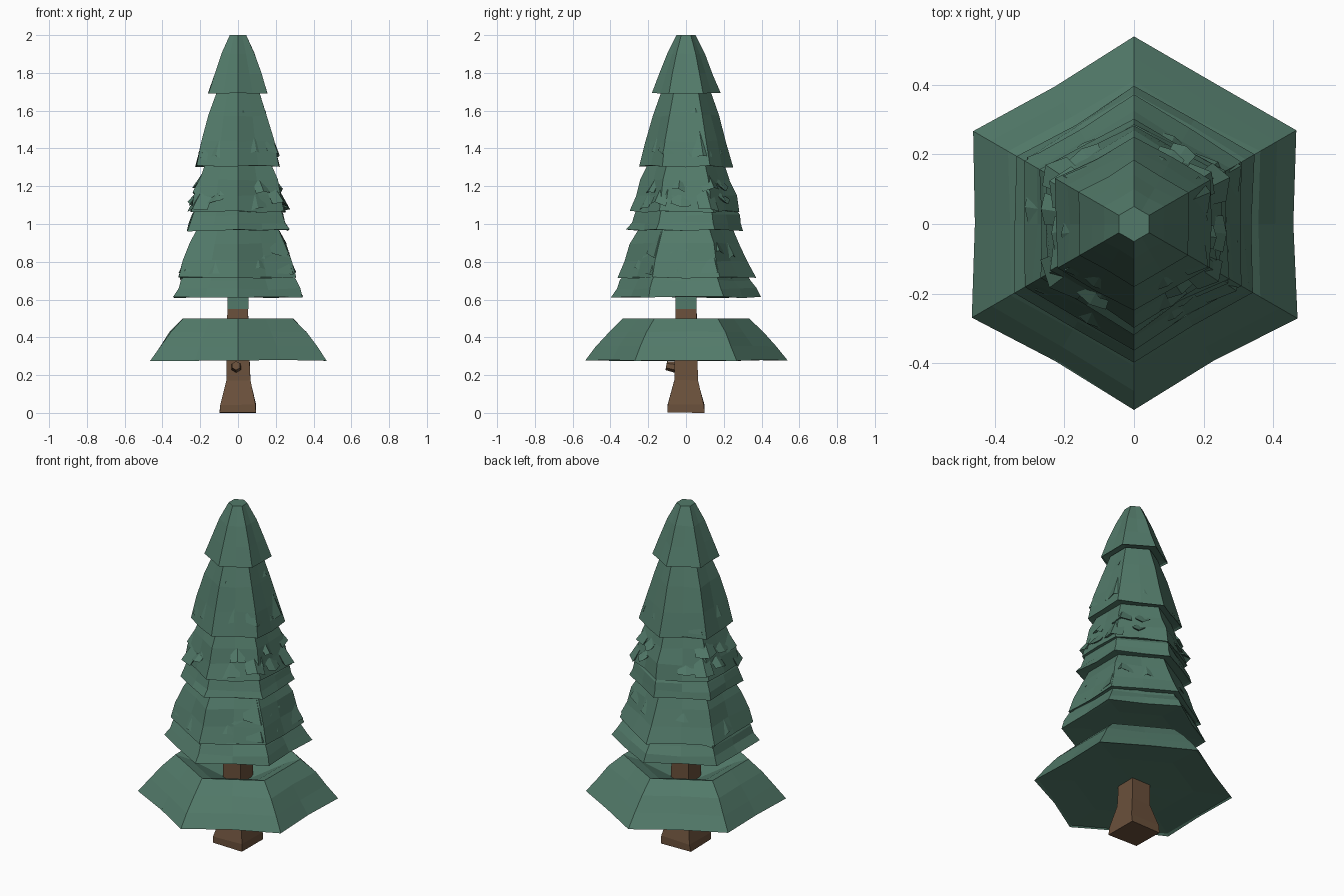
import bpy, bmesh, math, random

if "Cube" in bpy.data.objects:
    bpy.data.objects.remove(bpy.data.objects["Cube"])

random.seed(7)


def material(name, rgb):
    m = bpy.data.materials.new(name)
    m.diffuse_color = (*rgb, 1)
    m.use_nodes = True
    m.node_tree.nodes["Principled BSDF"].inputs["Base Color"].default_value = m.diffuse_color
    return m


GREEN = material("needle green", (0.085, 0.195, 0.143))
BROWN = material("bark brown", (0.145, 0.081, 0.044))


def finish(name, bm, mat):
    bmesh.ops.recalc_face_normals(bm, faces=bm.faces)
    mesh = bpy.data.meshes.new(name)
    bm.to_mesh(mesh)
    bm.free()
    mesh.materials.append(mat)
    ob = bpy.data.objects.new(name, mesh)
    bpy.context.collection.objects.link(ob)
    return ob


def hex_point(deg, r, z):
    """Point on a hexagon whose corners face +y and -y."""
    off = (deg - 90) % 60 - 30
    d = r * math.cos(math.radians(30)) / math.cos(math.radians(off))
    a = math.radians(deg)
    return (d * math.cos(a), d * math.sin(a), z)


def skin(bm, rings):
    """Join rings of points into a closed, capped body."""
    rings = [[bm.verts.new(p) for p in ring] for ring in rings]
    n = len(rings[0])
    for lo, hi in zip(rings, rings[1:]):
        for i in range(n):
            j = (i + 1) % n
            bm.faces.new((lo[i], lo[j], hi[j], hi[i]))
    bm.faces.new(rings[0])
    bm.faces.new(rings[-1])


def square_post(name, sections, mat, jitter=0.0):
    """Square post from (half width, height) sections."""
    bm = bmesh.new()
    rings = []
    for w, z in sections:
        rings.append([(sx * w * (1 + random.uniform(-jitter, jitter)),
                       sy * w * (1 + random.uniform(-jitter, jitter)),
                       z + random.uniform(0, jitter) * 0.1)
                      for sx, sy in ((-1, -1), (1, -1), (1, 1), (-1, 1))])
    skin(bm, rings)
    return finish(name, bm, mat)


# Square trunk with flared foot, and its green upper part
square_post("trunk", [(0.099, 0.0), (0.095, 0.04), (0.064, 0.17),
                      (0.060, 0.28), (0.055, 0.55)], BROWN, 0.05)
square_post("trunk_collar", [(0.055, 0.55), (0.055, 0.66)], GREEN)

# Knot on the front of the trunk
bm = bmesh.new()
bmesh.ops.create_cone(bm, cap_ends=True, segments=6, radius1=0.03, radius2=0.024, depth=0.06)
knot = finish("trunk_knot", bm, BROWN)
knot.rotation_euler = (math.radians(80), 0, 0)
knot.location = (-0.01, -0.075, 0.245)


def tier(name, r0, z0, r1, z1, jitter, dent, cap):
    """Hexagonal skirt with a near-flat underside and slightly crumpled sides."""
    h = z1 - z0
    profile = [  # radius, height, roughness
        (0.06, z0 + 0.022, 0),
        (r0 * 0.6, z0 + 0.02, 0.5),
        (r0 * 0.96, z0 + 0.008, 0.5),
        (r0, z0, 1),
        (r0 + (r1 - r0) * 0.30, z0 + 0.33 * h, 1),
        (r0 + (r1 - r0) * 0.62, z0 + 0.67 * h, 1),
        (r1, z1, 0.3),
    ] + cap
    rings = []
    for r, z, rough in profile:
        ring = []
        for i in range(12):
            k = dent if i % 2 and rough == 1 else 1.0
            rr = r * k * (1 + rough * random.uniform(-jitter, jitter))
            zz = z + (rough * random.uniform(0, jitter) * 0.4 if rough == 1 else 0)
            ring.append(hex_point(90 + i * 30, rr, zz))
        rings.append(ring)
    bm = bmesh.new()
    skin(bm, rings)
    finish(name, bm, GREEN)


# Foliage skirts: hem radius, hem height, shoulder radius, shoulder height
tiers = [
    (0.540, 0.275, 0.335, 0.50),
    (0.395, 0.605, 0.320, 0.74),
    (0.365, 0.710, 0.245, 0.98),
    (0.310, 0.960, 0.260, 1.08),
    (0.290, 1.060, 0.205, 1.31),
    (0.255, 1.300, 0.130, 1.70),
    (0.182, 1.690, 0.050, 2.00),
]
for n, (r0, z0, r1, z1) in enumerate(tiers):
    # the lowest skirt dips down to the trunk on top
    cap = [(0.26, 0.475, 0.3), (0.075, 0.38, 0)] if n == 0 else []
    tier("foliage_tier_%d" % (n + 1), r0, z0, r1, z1,
         0.015 if n in (0, 6) else 0.03, 0.985, cap)


def flap(bm, deg, spread, ztop, rtop, zlow, rlow):
    """Folded spray of needles hugging the hexagonal tier, with a ragged hem."""
    top, low = [], []
    for t in (-1, 0, 1):
        a = deg + t * spread
        top.append(hex_point(a, rtop, ztop - abs(t) * 0.02))
        low.append(hex_point(a, rlow * (1 - 0.04 * abs(t)), zlow + random.uniform(0, 0.03)))
    tv = [bm.verts.new(p) for p in top]
    lv = [bm.verts.new(p) for p in low]
    root = bm.verts.new(hex_point(deg, rtop * 0.85, (zlow + ztop) / 2))
    for i in (0, 1):
        bm.faces.new((lv[i], lv[i + 1], tv[i + 1], tv[i]))
        bm.faces.new((lv[i + 1], lv[i], root))
    bm.faces.new((lv[0], tv[0], root))
    bm.faces.new((tv[2], lv[2], root))
    bm.faces.new((tv[0], tv[1], tv[2], root))


# Ragged sprays over the middle tiers, mostly at the side corners
rows = [  # top height, top radius, hem height, hem radius
    (0.90, 0.275, 0.70, 0.375),
    (0.96, 0.255, 0.80, 0.335),
    (1.20, 0.240, 1.06, 0.325),
    (1.28, 0.210, 1.13, 0.290),
    (1.56, 0.170, 1.33, 0.258),
]
for n, (zt, rt, zl, rl) in enumerate(rows):
    bm = bmesh.new()
    for corner in (30, 150, 210, 330):
        flap(bm, corner + random.uniform(-8, 8), random.uniform(11, 18), zt, rt,
             zl + random.uniform(-0.01, 0.04), rl * random.uniform(0.94, 1.0))
    for side in (0, 60, 120, 180, 240, 300):
        flap(bm, side + random.uniform(-10, 10), random.uniform(8, 14), zt - 0.02, rt,
             zl + random.uniform(0, 0.05), rl * random.uniform(0.90, 0.97))
    finish("needle_sprays_%d" % (n + 1), bm, GREEN)

# Small sprays just under the top skirt
bm = bmesh.new()
for a in (150, 215, 20, 280):
    flap(bm, a, 14, 1.68, 0.125, 1.58, 0.172)
finish("upper_sprays", bm, GREEN)
